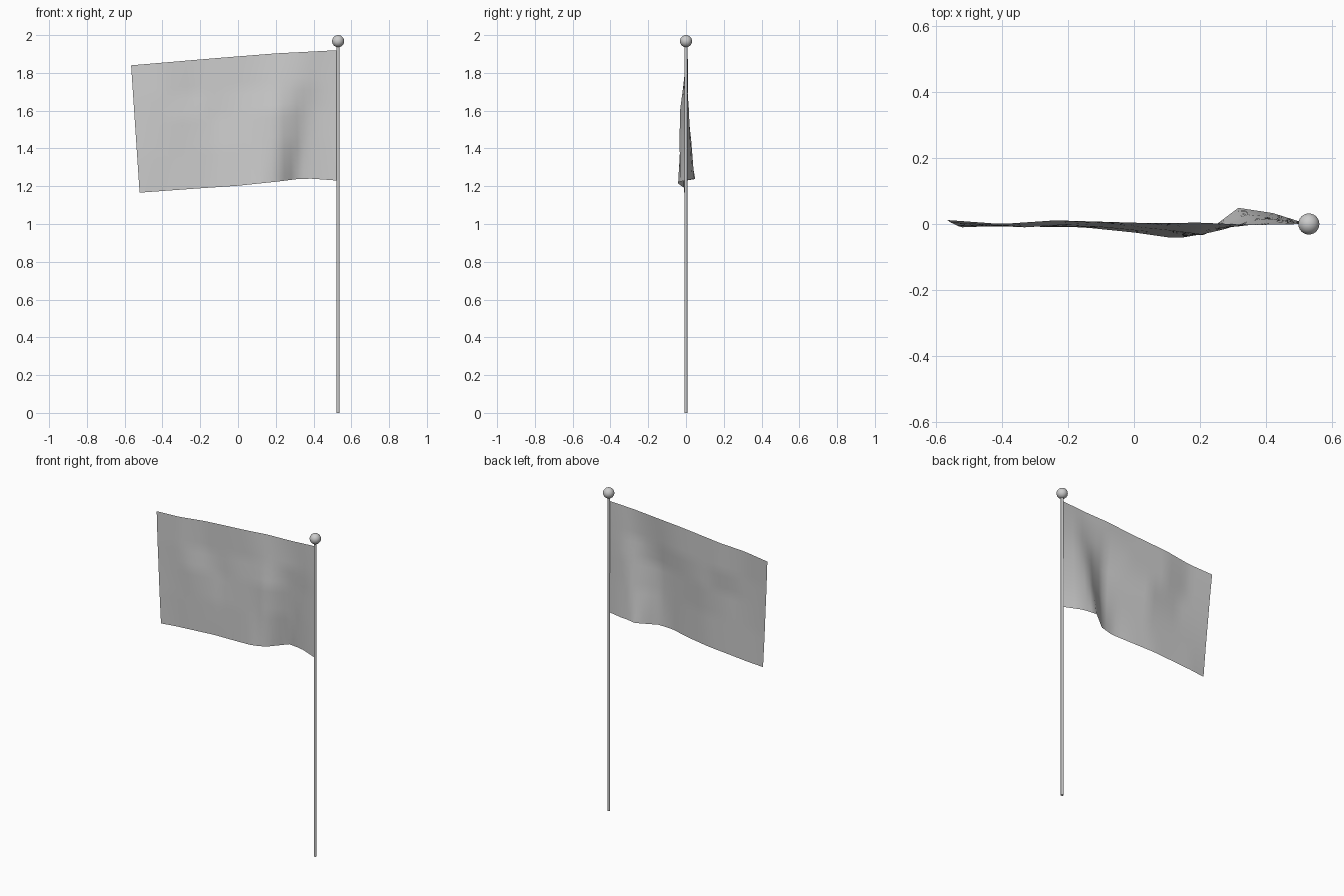
import bpy, bmesh

if "Cube" in bpy.data.objects:
    bpy.data.objects.remove(bpy.data.objects["Cube"])

POLE_X = 0.53

# pole
bpy.ops.mesh.primitive_cylinder_add(vertices=16, radius=0.008, depth=1.945, location=(POLE_X, 0, 0.9725))
pole = bpy.context.object
pole.name = "pole"
bpy.ops.object.shade_smooth_by_angle()

# ball finial
bpy.ops.mesh.primitive_uv_sphere_add(segments=24, ring_count=16, radius=0.032, location=(POLE_X, 0, 1.968))
ball = bpy.context.object
ball.name = "pole_ball"
bpy.ops.object.shade_smooth()


def interp(points, t):
    for (a, p), (b, q) in zip(points, points[1:]):
        if t <= b:
            return p + (q - p) * (t - a) / (b - a)
    return points[-1][1]


# flag cloth: edge heights and ripple depth along its length (0 = pole, 1 = free end)
TOP = [(0, 1.92), (0.3, 1.903), (0.6, 1.877), (1, 1.84)]
BOTTOM = [(0, 1.23), (0.13, 1.24), (0.2, 1.238), (0.3, 1.225), (0.5, 1.203), (0.75, 1.185), (1, 1.166)]
RIPPLES = [  # (height fraction, ripple)
    (0.0, [(0, 0), (0.1, 0.033), (0.2, 0.049), (0.25, 0.01), (0.3, -0.03), (0.38, -0.044),
           (0.5, -0.026), (0.65, -0.01), (0.8, -0.008), (0.9, -0.006), (1, -0.01)]),
    (0.3, [(0, 0), (0.1, 0.022), (0.17, 0.028), (0.22, 0.002), (0.3, -0.034), (0.4, -0.028),
           (0.6, -0.008), (0.8, -0.008), (1, -0.006)]),
    (0.55, [(0, 0), (0.1, 0.015), (0.16, 0.012), (0.22, -0.012), (0.3, -0.032), (0.4, -0.018),
            (0.6, 0.004), (0.8, -0.010), (1, 0.0)]),
    (0.75, [(0, 0), (0.1, 0.005), (0.2, -0.008), (0.3, -0.014), (0.45, 0.0), (0.7, 0.010), (0.85, -0.006), (1, 0.004)]),
    (1.0, [(0, 0), (0.15, -0.003), (0.3, 0.004), (0.45, 0.003), (0.7, 0.011), (0.85, 0.0), (1, 0.012)]),
]
COLS, ROWS = 30, 20
bm = bmesh.new()
grid = []
for i in range(COLS + 1):
    u = i / COLS
    keys = [(h, interp(r, u)) for h, r in RIPPLES]
    column = []
    for j in range(ROWS + 1):
        v = j / ROWS
        left = -0.521 - 0.045 * v
        x = 0.526 + (left - 0.526) * u
        z = interp(BOTTOM, u) * (1 - v) + interp(TOP, u) * v
        column.append(bm.verts.new((x, interp(keys, v), z)))
    grid.append(column)
for i in range(COLS):
    for j in range(ROWS):
        bm.faces.new((grid[i][j], grid[i][j + 1], grid[i + 1][j + 1], grid[i + 1][j])).smooth = True
bmesh.ops.recalc_face_normals(bm, faces=bm.faces)
mesh = bpy.data.meshes.new("flag")
bm.to_mesh(mesh)
bm.free()
flag = bpy.data.objects.new("flag", mesh)
bpy.context.collection.objects.link(flag)
